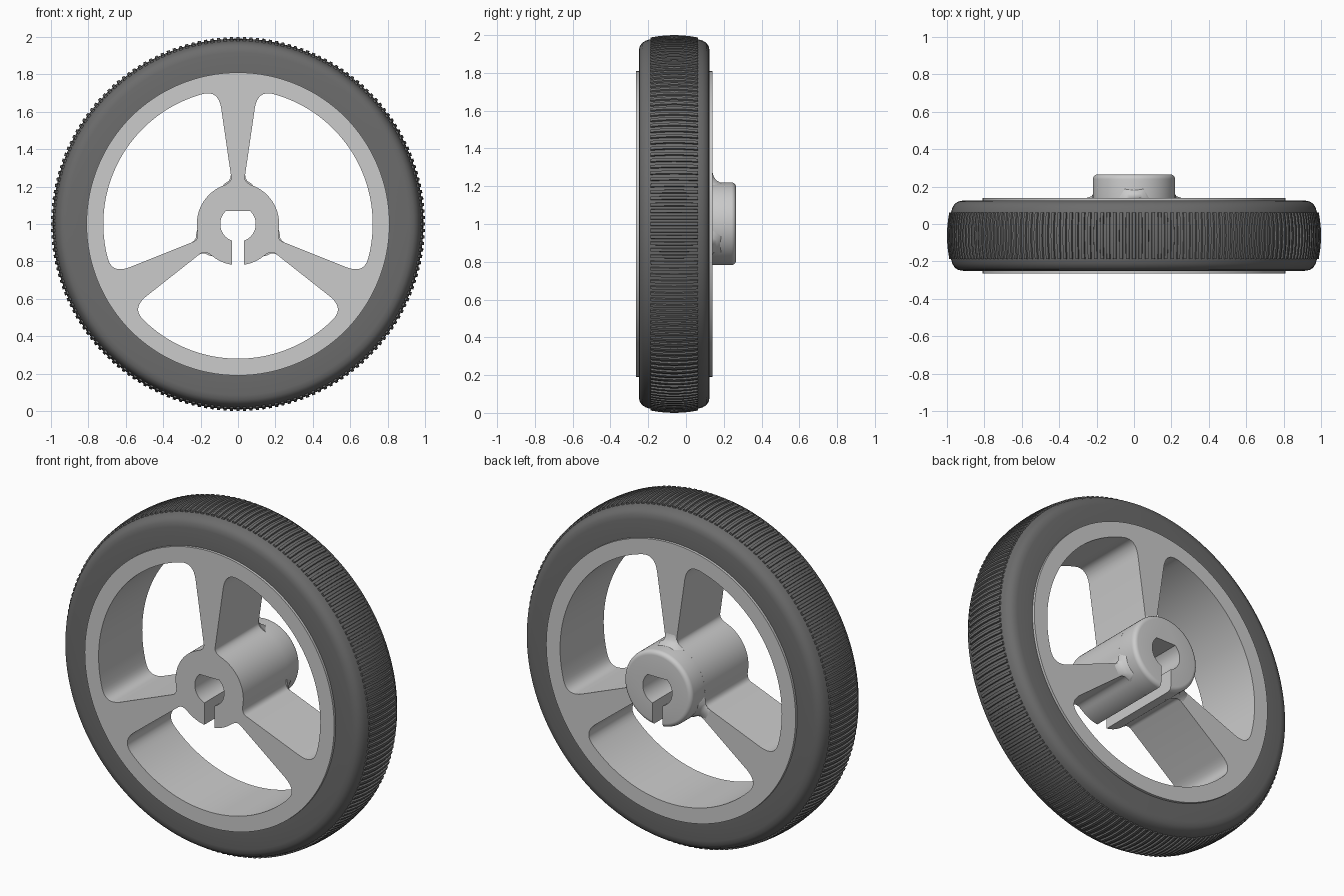
import bpy, bmesh
from math import sin, cos, asin, pi, radians
from mathutils import Vector, Matrix

if "Cube" in bpy.data.objects:
    bpy.data.objects.remove(bpy.data.objects["Cube"])

HUB_R, BORE_R, RIM_IN, RIM_OUT = 0.22, 0.095, 0.72, 0.81
FRONT, BACK, HUB_END = -0.265, 0.14, 0.265
TIRE_MID, SLOT, FLAT = -0.0625, 0.033, 0.07
RIBS = 180


def material(name, rgb, rough):
    m = bpy.data.materials.new(name)
    m.use_nodes = True
    m.diffuse_color = (*rgb, 1)
    bsdf = m.node_tree.nodes["Principled BSDF"]
    bsdf.inputs["Base Color"].default_value = (*rgb, 1)
    bsdf.inputs["Roughness"].default_value = rough
    return m


plastic = material("light grey plastic", (0.6, 0.6, 0.6), 0.5)
rubber = material("dark grey rubber", (0.15, 0.15, 0.15), 0.8)


def finish(bm, name, mat, angle=35):
    """Turn a bmesh into a smooth-shaded object with its centre at z = 1."""
    bmesh.ops.recalc_face_normals(bm, faces=bm.faces)
    me = bpy.data.meshes.new(name)
    bm.to_mesh(me)
    bm.free()
    me.materials.append(mat)
    ob = bpy.data.objects.new(name, me)
    bpy.context.collection.objects.link(ob)
    ob.location.z = 1
    bpy.ops.object.select_all(action='DESELECT')
    ob.select_set(True)
    bpy.context.view_layer.objects.active = ob
    bpy.ops.object.shade_smooth_by_angle(angle=radians(angle))
    return ob


def arc(r, a0, a1, n):
    return [Vector((r * cos(a0 + (a1 - a0) * i / n), r * sin(a0 + (a1 - a0) * i / n)))
            for i in range(n + 1)]


def corner(a, b, c, n=8):
    """Rounded corner from a to c, pulled towards b."""
    return [a * (1 - t) ** 2 + b * 2 * t * (1 - t) + c * t * t
            for t in (i / n for i in range(n + 1))]


def turned(points, angle):
    rot = Matrix.Rotation(angle, 2)
    return [rot @ p for p in points]


def extruded(loops, y0, y1):
    """Fill outlines (holes allowed) and extrude them along y."""
    bm = bmesh.new()
    for pts in loops:
        vs = [bm.verts.new((p.x, y0, p.y)) for p in pts]
        for i, v in enumerate(vs):
            bm.edges.new((v, vs[i - 1]))
    bmesh.ops.remove_doubles(bm, verts=bm.verts, dist=1e-4)
    bmesh.ops.triangle_fill(bm, edges=bm.edges[:], use_beauty=True, normal=(0, -1, 0))
    ext = bmesh.ops.extrude_face_region(bm, geom=bm.faces[:], use_keep_orig=True)
    moved = [g for g in ext["geom"] if isinstance(g, bmesh.types.BMVert)]
    bmesh.ops.translate(bm, verts=moved, vec=(0, y1 - y0, 0))
    return bm


def window(start):
    """Opening between two spokes, centred on +x, symmetric about its axis."""
    hub_a, rim_a = radians(68.5), radians(75)
    hub_arc = arc(HUB_R, radians(30) + start, hub_a, 12)
    rim_arc = arc(RIM_IN, rim_a, radians(30), 24)
    half = (hub_arc
            + corner(hub_arc[-1], Vector((0.031, 0.222)), Vector((0.037, 0.255)))[1:]
            + corner(Vector((0.09, 0.62)), Vector((0.106, 0.715)), rim_arc[0])
            + rim_arc[1:])
    half = turned(half, radians(-30))
    return half + [Vector((p.x, -p.y)) for p in reversed(half)]


# Keyed bore outline, open at the slot below
slot_in, slot_out, key = asin(SLOT / BORE_R), asin(SLOT / HUB_R), asin(FLAT / BORE_R)
bore = (arc(BORE_R, 1.5 * pi - slot_in, pi - key, 16)
        + arc(BORE_R, key, -0.5 * pi + slot_in, 16))

# Rim, spokes and front part of the hub in one plate
openings = [turned(window(0), radians(a)) for a in (30, 150)]
openings.append(turned(window(slot_out), radians(270)) + bore)
outer = arc(RIM_OUT, 0, 2 * pi, 128)[:-1]
finish(extruded([outer] + openings, FRONT, BACK), "rim_and_spokes", plastic)

# Hub boss at the back, with a rounded end
boss = arc(HUB_R, -0.5 * pi + slot_out, 1.5 * pi - slot_out, 64) + bore
bm = extruded([boss], BACK - 0.001, HUB_END)
rim_edges = [e for e in bm.edges if not any(f.normal.length < 0 for f in e.link_faces)
             and all(v.co.y > HUB_END - 1e-4 and Vector((v.co.x, v.co.z)).length > HUB_R - 1e-3
                     for v in e.verts)
             and e.calc_length() < 0.03]
bmesh.ops.bevel(bm, geom=rim_edges, offset=0.025, segments=5, profile=0.5, affect='EDGES')
finish(bm, "hub_boss", plastic)

# Curved fillets where the boss meets the spokes
bm = bmesh.new()
sections = [(0.2, 0.195, 0.085), (0.217, 0.185, 0.07), (0.23, 0.163, 0.05),
            (0.247, 0.148, 0.04), (0.275, BACK, 0.037)]
for k in range(3):
    rot = Matrix.Rotation(k * 2 * pi / 3, 4, 'Y')
    rows = []
    for r, y, w in sections:
        rows.append([bm.verts.new(rot @ Vector(p)) for p in
                     ((-w, BACK - 0.002, r), (-w * 0.7, y, r), (w * 0.7, y, r), (w, BACK - 0.002, r))])
    for a, b in zip(rows, rows[1:]):
        for i in range(4):
            j = (i + 1) % 4
            bm.faces.new((a[i], a[j], b[j], b[i]))
    bm.faces.new(rows[0])
    bm.faces.new(rows[-1])
finish(bm, "spoke_fillets", plastic, 50)


def crown(d):
    return 0.991 - 0.8 * d * d


# Tyre body as a lathed profile
half = [(0.8, 0.1875), (0.915, 0.1875), (0.94, 0.183), (0.959, 0.17), (0.971, 0.15)]
half += [(crown(d), d) for d in (0.125, 0.08, 0.04)]
profile = half + [(crown(0), 0)] + [(r, -d) for r, d in reversed(half)]
bm = bmesh.new()
vs = [bm.verts.new((r, TIRE_MID + d, 0)) for r, d in profile]
es = [bm.edges.new((v, vs[i - 1])) for i, v in enumerate(vs)]
bmesh.ops.spin(bm, geom=vs + es, cent=(0, 0, 0), axis=(0, 1, 0), angle=2 * pi, steps=128)
bmesh.ops.remove_doubles(bm, verts=bm.verts, dist=1e-4)
finish(bm, "tire", rubber)

# Cross ribs of the tread
bm = bmesh.new()
pitch = 2 * pi / RIBS
stations = [-0.125, -0.08, -0.04, 0, 0.04, 0.08, 0.125]
for k in range(RIBS):
    rot = Matrix.Rotation(k * pitch, 4, 'Y')
    rows = []
    for d in stations:
        r, y = crown(d), TIRE_MID + d
        rows.append([bm.verts.new(rot @ Vector(p)) for p in
                     ((-0.3 * pitch, y, r - 0.003), (-0.22 * pitch, y, r + 0.009),
                      (0.22 * pitch, y, r + 0.009), (0.3 * pitch, y, r - 0.003))])
    for a, b in zip(rows, rows[1:]):
        for i in range(3):
            bm.faces.new((a[i], a[i + 1], b[i + 1], b[i]))
    bm.faces.new(rows[0])
    bm.faces.new(rows[-1])
finish(bm, "tread_ribs", rubber)
